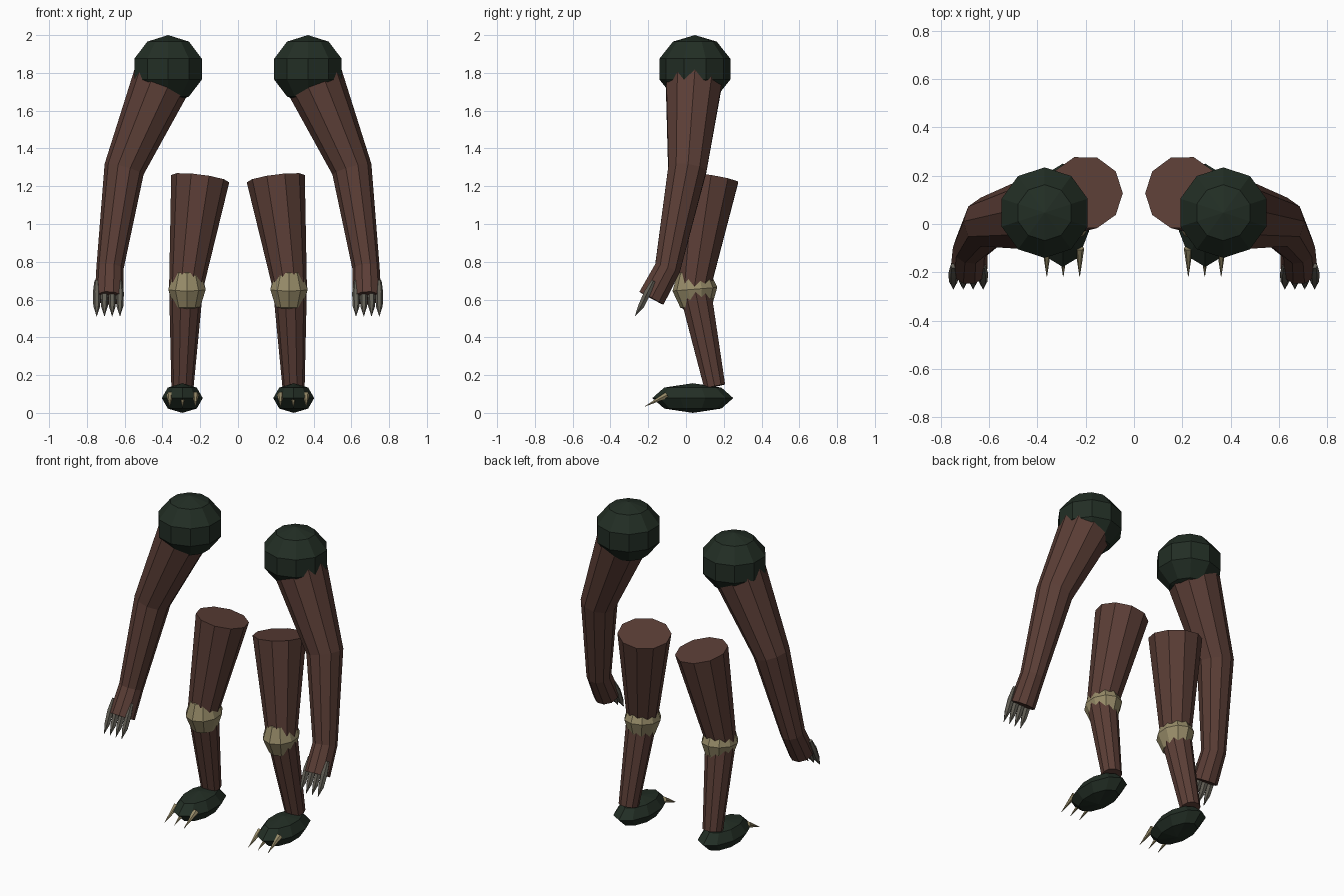
import bpy, bmesh, math
from mathutils import Vector, Matrix

cube = bpy.data.objects.get("Cube")
if cube:
    bpy.data.objects.remove(cube, do_unlink=True)


def make_material(name, rgb):
    m = bpy.data.materials.new(name)
    m.use_nodes = True
    m.diffuse_color = (*rgb, 1)
    m.node_tree.nodes["Principled BSDF"].inputs["Base Color"].default_value = (*rgb, 1)
    return m


green = make_material("dark_green", (0.016, 0.027, 0.018))
brown = make_material("brown_skin", (0.105, 0.048, 0.037))
tan = make_material("tan_bone", (0.31, 0.26, 0.14))
grey = make_material("grey_claw", (0.12, 0.112, 0.09))


def finish(bm, name, mat, side):
    """Place the part on one side; side is +1 for left, -1 for right."""
    bmesh.ops.transform(bm, matrix=Matrix.Diagonal((side, 1, 1, 1)), verts=bm.verts)
    bmesh.ops.recalc_face_normals(bm, faces=bm.faces)
    me = bpy.data.meshes.new(name)
    bm.to_mesh(me)
    bm.free()
    me.materials.append(mat)
    ob = bpy.data.objects.new(("left_" if side > 0 else "right_") + name, me)
    bpy.context.collection.objects.link(ob)


def tube(name, mat, side, stations, sides=10):
    """Capped limb through stations of (point, radius)."""
    pts = [Vector(p) for p, r in stations]
    bm = bmesh.new()
    rings = []
    for i, (p, r) in enumerate(stations):
        t = Vector()
        if i > 0:
            t += (pts[i] - pts[i - 1]).normalized()
        if i < len(pts) - 1:
            t += (pts[i + 1] - pts[i]).normalized()
        t.normalize()
        u = (Vector((1, 0, 0)) - t * t.x).normalized()
        v = t.cross(u)
        ring = []
        for k in range(sides):
            a = math.tau * k / sides
            ring.append(bm.verts.new(pts[i] + r * (u * math.cos(a) + v * math.sin(a))))
        rings.append(ring)
    for a, b in zip(rings, rings[1:]):
        for k in range(sides):
            n = (k + 1) % sides
            bm.faces.new((a[k], a[n], b[n], b[k]))
    bm.faces.new(rings[0])
    bm.faces.new(rings[-1])
    finish(bm, name, mat, side)


def ball(name, mat, side, centre, radii, rings, tilt=0):
    bm = bmesh.new()
    bmesh.ops.create_uvsphere(bm, u_segments=10, v_segments=rings, radius=1)
    m = (Matrix.Translation(centre) @ Matrix.Rotation(tilt, 4, 'X')
         @ Matrix.Diagonal((*radii, 1)))
    bmesh.ops.transform(bm, matrix=m, verts=bm.verts)
    finish(bm, name, mat, side)


for side in (1, -1):
    # Arm with shoulder cap
    ball("shoulder", green, side, (0.37, 0.047, 1.82), (0.197, 0.197, 0.18), 5)
    tube("arm", brown, side, [
        ((0.39, 0.045, 1.79), 0.16),
        ((0.603, 0.007, 1.29), 0.107),
        ((0.678, -0.098, 0.765), 0.072),
        ((0.683, -0.183, 0.607), 0.076)])

    # Row of finger claws along the hand
    for i in range(4):
        x = 0.625 + 0.041 * i
        tube(f"finger_claw_{i + 1}", grey, side, [
            ((x, -0.172, 0.70), 0.012),
            ((x, -0.205, 0.635), 0.021),
            ((x, -0.238, 0.565), 0.018),
            ((x, -0.27, 0.512), 0.001)], 6)

    # Leg in two sections with a knee guard
    tube("leg", brown, side, [
        ((0.2, 0.13, 1.24), 0.155),
        ((0.275, 0.045, 0.66), 0.09),
        ((0.294, 0.152, 0.14), 0.059)])
    ball("knee_guard", tan, side, (0.27, 0.047, 0.655), (0.104, 0.119, 0.13), 4, 0.08)

    # Foot and toe claws
    ball("foot", green, side, (0.295, 0.036, 0.0785), (0.114, 0.214, 0.0785), 4)
    for i in range(3):
        x = 0.225 + 0.068 * i
        tube(f"toe_claw_{i + 1}", tan, side, [
            ((x, -0.10, 0.095), 0.019),
            ((x, -0.218, 0.034), 0.001)], 6)
